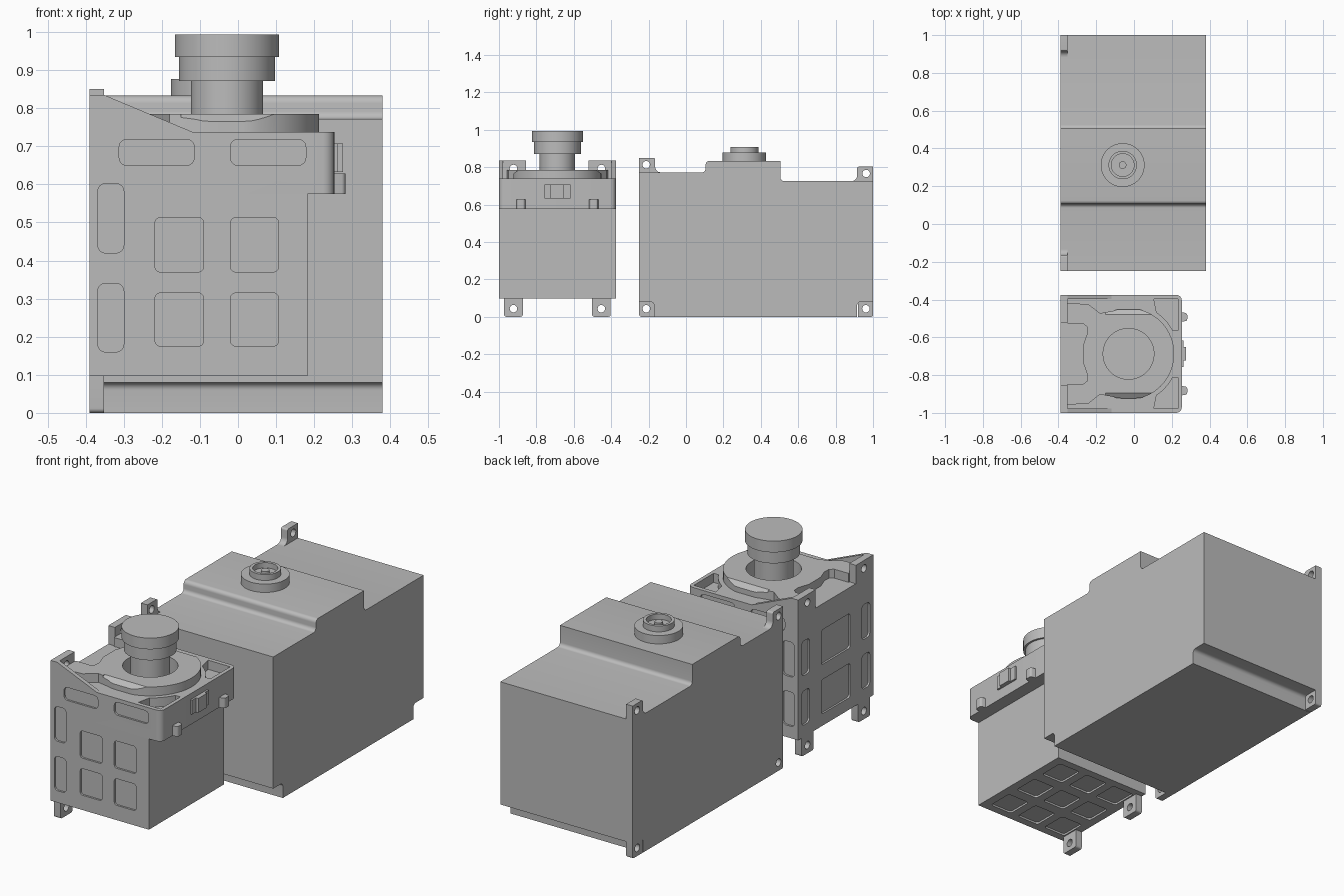
import bpy, bmesh
from math import sin, cos, pi, radians
from mathutils import Vector

cube = bpy.data.objects.get("Cube")
if cube:
    bpy.data.objects.remove(cube, do_unlink=True)

grey = bpy.data.materials.new("plain_grey")
grey.use_nodes = True
grey.diffuse_color = (0.5, 0.5, 0.5, 1)
grey.node_tree.nodes["Principled BSDF"].inputs["Base Color"].default_value = (0.5, 0.5, 0.5, 1)


# Outline helpers
def circle(u, v, r, n=48):
    return [(u + r * cos(2 * pi * i / n), v + r * sin(2 * pi * i / n)) for i in range(n)]


def rounded(points, steps=6):
    """Outline whose points may carry a third value, the corner radius."""
    out = []
    for i, p in enumerate(points):
        c = Vector(p[:2])
        if len(p) == 2:
            out.append(tuple(c))
            continue
        a = (Vector(points[i - 1][:2]) - c).normalized() * p[2]
        b = (Vector(points[(i + 1) % len(points)][:2]) - c).normalized() * p[2]
        for k in range(steps + 1):
            t = pi / 2 * k / steps
            out.append(tuple(c + a + b - b * cos(t) - a * sin(t)))
    return out


def rect(u0, u1, v0, v1, r=0.0):
    corners = [(u0, v0), (u1, v0), (u1, v1), (u0, v1)]
    return rounded([c + (r,) for c in corners]) if r else corners


def prism(outline, axis, lo, hi):
    return outline, axis, lo, hi


def mesh_object(name, prisms):
    bm = bmesh.new()
    for outline, axis, lo, hi in prisms:
        place = {"x": lambda u, v, w: (w, u, v),
                 "y": lambda u, v, w: (u, w, v),
                 "z": lambda u, v, w: (u, v, w)}[axis]
        a = [bm.verts.new(place(u, v, lo)) for u, v in outline]
        b = [bm.verts.new(place(u, v, hi)) for u, v in outline]
        bm.faces.new(a)
        bm.faces.new(b)
        for i in range(len(a)):
            j = (i + 1) % len(a)
            bm.faces.new((a[i], a[j], b[j], b[i]))
    bmesh.ops.recalc_face_normals(bm, faces=bm.faces[:])
    mesh = bpy.data.meshes.new(name)
    bm.to_mesh(mesh)
    bm.free()
    ob = bpy.data.objects.new(name, mesh)
    bpy.context.collection.objects.link(ob)
    return ob


def part(name, solids, cuts=()):
    ob = mesh_object(name, solids)
    if cuts:
        cutter = mesh_object("cutter", cuts)
        cutter.hide_render = True
        mod = ob.modifiers.new("cut", "BOOLEAN")
        mod.operation, mod.solver, mod.object = "DIFFERENCE", "EXACT", cutter
        bpy.context.view_layer.objects.active = ob
        bpy.ops.object.modifier_apply(modifier=mod.name)
        bpy.data.objects.remove(cutter, do_unlink=True)
    ob.data.materials.clear()
    ob.data.materials.append(grey)
    ob.data.shade_smooth()
    ob.data.set_sharp_from_angle(angle=radians(28))
    return ob


LEFT, TAB = -0.39, -0.352

# Large housing with stepped top and notched lower edges
part("large_housing", [prism(rounded([
    (-0.25, 0.08), (-0.17, 0.08, 0.02), (-0.17, 0), (0.915, 0), (0.915, 0.08, 0.02), (1, 0.08),
    (1, 0.725), (0.505, 0.725, 0.02), (0.505, 0.833), (0.105, 0.833, 0.02),
    (0.105, 0.772, 0.02), (-0.25, 0.772)]), "x", LEFT, 0.38)])

# Mounting tabs of the large housing
for end, edge, s, base, top in (("front", -0.25, 1, 0.772, 0.85), ("back", 1, -1, 0.725, 0.803)):
    part("large_upper_tab_" + end, [prism(rounded([
        (edge, base), (edge + s * 0.12, base), (edge + s * 0.085, base, 0.03),
        (edge + s * 0.085, top, 0.01), (edge, top)]), "x", LEFT, TAB)],
        [prism(circle(edge + s * 0.037, top - 0.037, 0.02, 24), "x", -0.5, -0.3)])
    part("large_lower_tab_" + end, [prism(rounded([
        (edge, 0, 0.01), (edge + s * 0.08, 0), (edge + s * 0.08, 0.08), (edge, 0.08)]), "x", LEFT, TAB)],
        [prism(circle(edge + s * 0.038, 0.043, 0.02, 24), "x", -0.5, -0.3)])

# Round connector on the large housing
PX, PY = -0.06, 0.312
part("connector_flange", [prism(circle(PX, PY, 0.116), "z", 0.82, 0.877)])
part("connector_socket", [prism(circle(PX, PY, 0.075), "z", 0.87, 0.908)],
     [prism(circle(PX, PY, 0.06), "z", 0.88, 0.95)])
part("connector_pin", [prism(circle(PX, PY, 0.02, 24), "z", 0.87, 0.898)])

# Small housing: recessed panels on the front, back, left side and underside
CX, CY, FRONT, BACK = -0.029, -0.6875, -1.0, -0.375
D = 0.01
panels = [rect(-0.312, -0.115, 0.65, 0.718, 0.02), rect(-0.02, 0.178, 0.65, 0.718, 0.02)]
for low, high in ((0.16, 0.34), (0.42, 0.602)):
    panels.append(rect(-0.368, -0.3, low, high, 0.02))
for low, high in ((0.175, 0.315), (0.37, 0.513)):
    panels += [rect(-0.218, -0.09, low, high, 0.015), rect(-0.02, 0.107, low, high, 0.015)]
side_panels = []
for low, high in ((0.16, 0.34), (0.42, 0.602)):
    side_panels.append(rect(CY - 0.12, CY + 0.12, low, high, 0.015))
    for s in (-1, 1):
        side_panels.append(rect(CY + s * 0.25 - 0.033, CY + s * 0.25 + 0.033, low, high, 0.02))
under = [rect(x - 0.065, x + 0.065, y - 0.07, y + 0.07, 0.015)
         for x in (-0.28, -0.105, 0.07) for y in (CY - 0.2, CY, CY + 0.2)]


def panel_cuts():
    cuts = [prism(p, "y", FRONT - 0.05, FRONT + D) for p in panels]
    cuts += [prism(p, "y", BACK - D, BACK + 0.05) for p in panels]
    cuts += [prism(p, "x", LEFT - 0.05, LEFT + D) for p in side_panels]
    return cuts


part("small_body", [prism(rect(LEFT, 0.182, FRONT, BACK), "z", 0.0975, 0.575)],
     panel_cuts() + [prism(p, "z", 0.05, 0.0975 + D) for p in under])

# Wider head of the small housing, with triangular corner pockets and a round well
pockets = []
for s in (-1, 1):
    arc = [(CX + 0.265 * cos(radians(a)), CY + s * 0.265 * sin(radians(a))) for a in range(28, 57, 4)]
    pockets.append(prism(arc + [(0.105, CY + s * 0.29), (0.233, CY + s * 0.29), (0.233, CY + s * 0.125)],
                         "z", 0.69, 0.8))
well = prism(circle(CX, CY, 0.132), "z", 0.64, 0.9)
part("small_head", [prism(rounded([
    (LEFT, FRONT), (0.253, FRONT, 0.03), (0.253, BACK, 0.03), (LEFT, BACK)]), "z", 0.575, 0.738)],
    panel_cuts() + pockets + [well])

# Raised collar plate with two arms reaching the upper tabs
half = []
for a in range(0, 111, 5):
    half.append((CX + 0.242 * cos(radians(a)), min(0.235, 0.242 * sin(radians(a)))))
half += [(-0.18, 0.215), (-0.24, 0.262), (-0.352, 0.27), (-0.352, 0.16),
         (-0.27, 0.16), (-0.25, 0.145), (-0.247, 0.11), (-0.268, 0.05)]
collar = [(x, CY + y) for x, y in half] + [(x, CY - y) for x, y in reversed(half[1:])]
chamfers = [prism([(CY + s * 0.25, 0.755), (CY + s * 0.2, 0.79), (CY + s * 0.25, 0.79)], "x", -0.15, 0.1)
            for s in (-1, 1)]
part("collar_plate", [prism(collar, "z", 0.73, 0.785)], chamfers + [well])

# Tabs, sloping ribs and hooks of the small housing, mirrored front to back
for end, s in (("front", -1), ("back", 1)):
    edge, hole = CY + s * 0.3125, CY + s * 0.235
    part("small_upper_tab_" + end,
         [prism(rect(*sorted((edge, CY + s * 0.167)), 0.73, 0.835), "x", LEFT, TAB)],
         [prism(circle(hole, 0.793, 0.02, 24), "x", -0.5, -0.3)])
    part("small_lower_tab_" + end, [prism(rounded([
        (hole - 0.05, 0.11), (hole - 0.05, 0, 0.012), (hole + 0.05, 0, 0.012), (hole + 0.05, 0.11)]),
        "x", LEFT, TAB)],
        [prism(circle(hole, 0.043, 0.02, 24), "x", -0.5, -0.3)])
    part("sloping_rib_" + end, [prism([(TAB, 0.73), (TAB, 0.835), (-0.12, 0.738), (-0.12, 0.73)], "y",
                                      *sorted((edge, edge - s * 0.022)))])
    part("hook_" + end, [prism(rounded([
        (0.24, CY + s * 0.195 - 0.027), (0.282, CY + s * 0.195 - 0.02, 0.01),
        (0.282, CY + s * 0.195 + 0.02, 0.01), (0.24, CY + s * 0.195 + 0.027)]), "z", 0.575, 0.628)])

# Latch on the side of the head
part("latch_base", [prism(rect(CY - 0.07, CY + 0.07, 0.632, 0.707), "x", 0.24, 0.263)])
part("latch_button", [prism(rect(CY - 0.036, CY + 0.036, 0.632, 0.707), "x", 0.25, 0.276)])

# Stepped barrel standing in the well
for name, r, low, high in (("barrel_stem", 0.095, 0.63, 0.871),
                           ("barrel_middle", 0.126, 0.871, 0.934),
                           ("barrel_cap", 0.137, 0.934, 0.993)):
    part(name, [prism(circle(CX, CY, r, 64), "z", low, high)])
